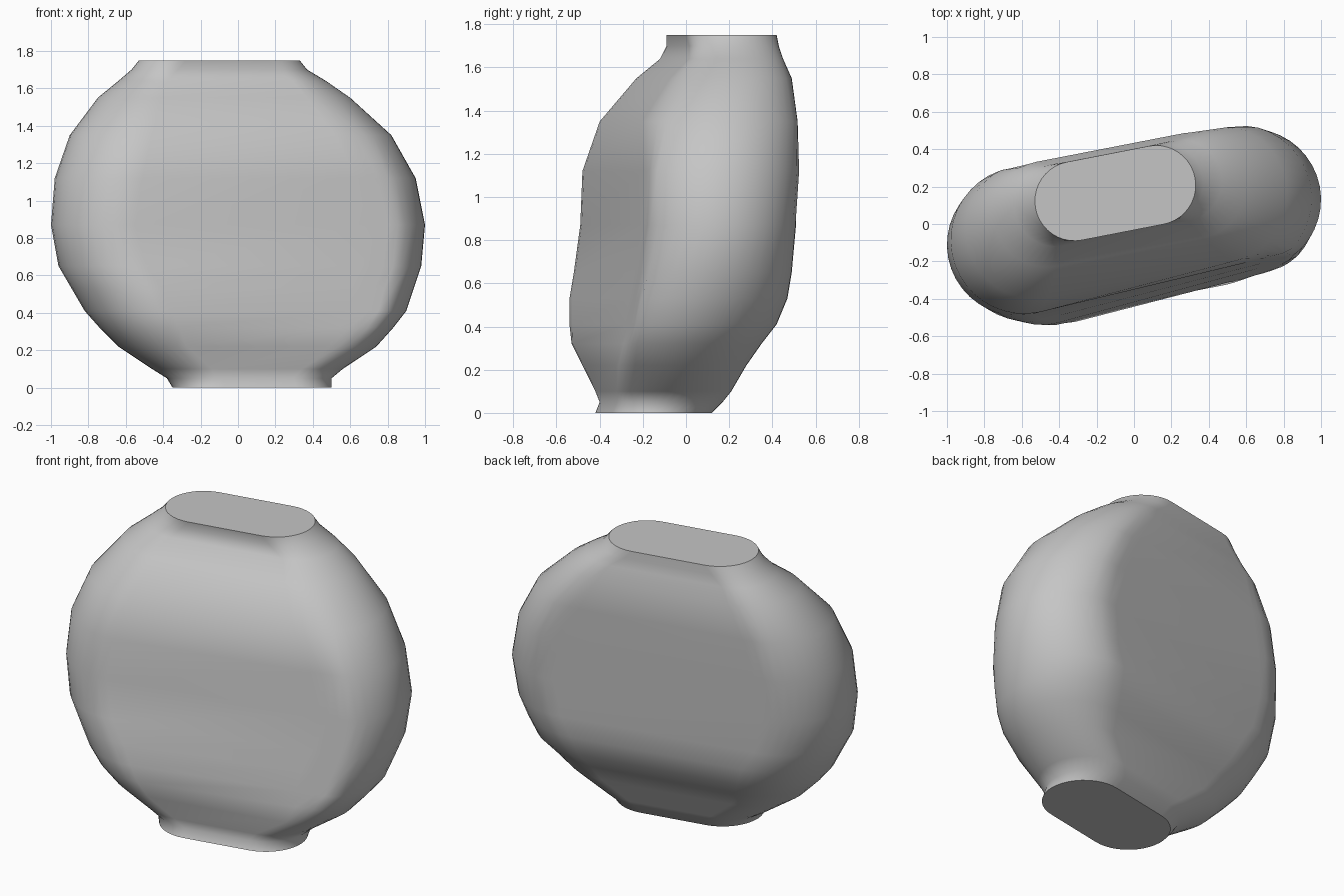
import bpy
import bmesh
from math import cos, sin, pi, radians

default_cube = bpy.data.objects.get("Cube")
if default_cube:
    bpy.data.objects.remove(default_cube, do_unlink=True)

TILT = radians(11)      # turn of the long axis about z
ARC_STEPS = 20          # segments in each rounded end

# Height, then left, right, front and back limits of each cross-section
SECTIONS = [
    (0, -.35, .5, -.42, .12),
    (.05, -.38, .5, -.4, .17),
    (.1, -.46, .56, -.42, .21),
    (.22, -.64, .74, -.48, .28),
    (.32, -.74, .83, -.53, .35),
    (.41, -.82, .9, -.54, .42),
    (.53, -.89, .94, -.54, .47),
    (.65, -.96, .98, -.52, .49),
    (.87, -1, 1, -.49, .51),
    (1.12, -.98, .95, -.48, .53),
    (1.35, -.9, .82, -.4, .53),
    (1.55, -.75, .6, -.23, .49),
    (1.64, -.64, .47, -.12, .45),
    (1.7, -.57, .37, -.09, .43),
    (1.75, -.53, .33, -.09, .42),
]


def make_material(name, colour):
    material = bpy.data.materials.new(name)
    material.use_nodes = True
    material.diffuse_color = colour
    shader = material.node_tree.nodes["Principled BSDF"]
    shader.inputs["Base Color"].default_value = colour
    return material


def trim_to_flats(x, y, z):
    """Keep a point between the flat front and back planes."""
    front_plane = -.43 + .26 * x + .1 * (z - .45)
    back_plane = .42 + .19 * x + .06 * (z - 1.3)
    return min(max(y, front_plane), back_plane)


def stadium_ring(bm, height, left, right, front, back):
    """Turned slot outline that fills the given limits."""
    half_width = (right - left) / 2
    half_depth = (back - front) / 2
    reach = (half_width - half_depth) / (cos(TILT) - sin(TILT))
    radius = half_depth - reach * sin(TILT)
    centre_x = (left + right) / 2
    centre_y = (front + back) / 2
    ring = []
    for side in (1, -1):
        end_x = centre_x + side * reach * cos(TILT)
        end_y = centre_y + side * reach * sin(TILT)
        for step in range(ARC_STEPS + 1):
            angle = TILT + pi * (step / ARC_STEPS - side / 2)
            x = end_x + radius * cos(angle)
            y = end_y + radius * sin(angle)
            ring.append(bm.verts.new((x, trim_to_flats(x, y, height), height)))
    return ring


def build_body(name, material):
    bm = bmesh.new()
    rings = [stadium_ring(bm, *section) for section in SECTIONS]

    # Rounded wall between neighbouring cross-sections
    for lower, upper in zip(rings, rings[1:]):
        count = len(lower)
        for i in range(count):
            j = (i + 1) % count
            wall = bm.faces.new((lower[i], lower[j], upper[j], upper[i]))
            wall.smooth = True

    # Flat caps with crisp rims
    for outline in (rings[0][::-1], rings[-1]):
        cap = bm.faces.new(outline)
        cap.smooth = False
        for edge in cap.edges:
            edge.smooth = False

    bmesh.ops.recalc_face_normals(bm, faces=bm.faces)
    mesh = bpy.data.meshes.new(name)
    bm.to_mesh(mesh)
    bm.free()
    mesh.materials.append(material)
    body = bpy.data.objects.new(name, mesh)
    bpy.context.collection.objects.link(body)
    return body


stone_grey = make_material("stone grey", (.56, .56, .56, 1))
build_body("flattened_vase_body", stone_grey)
